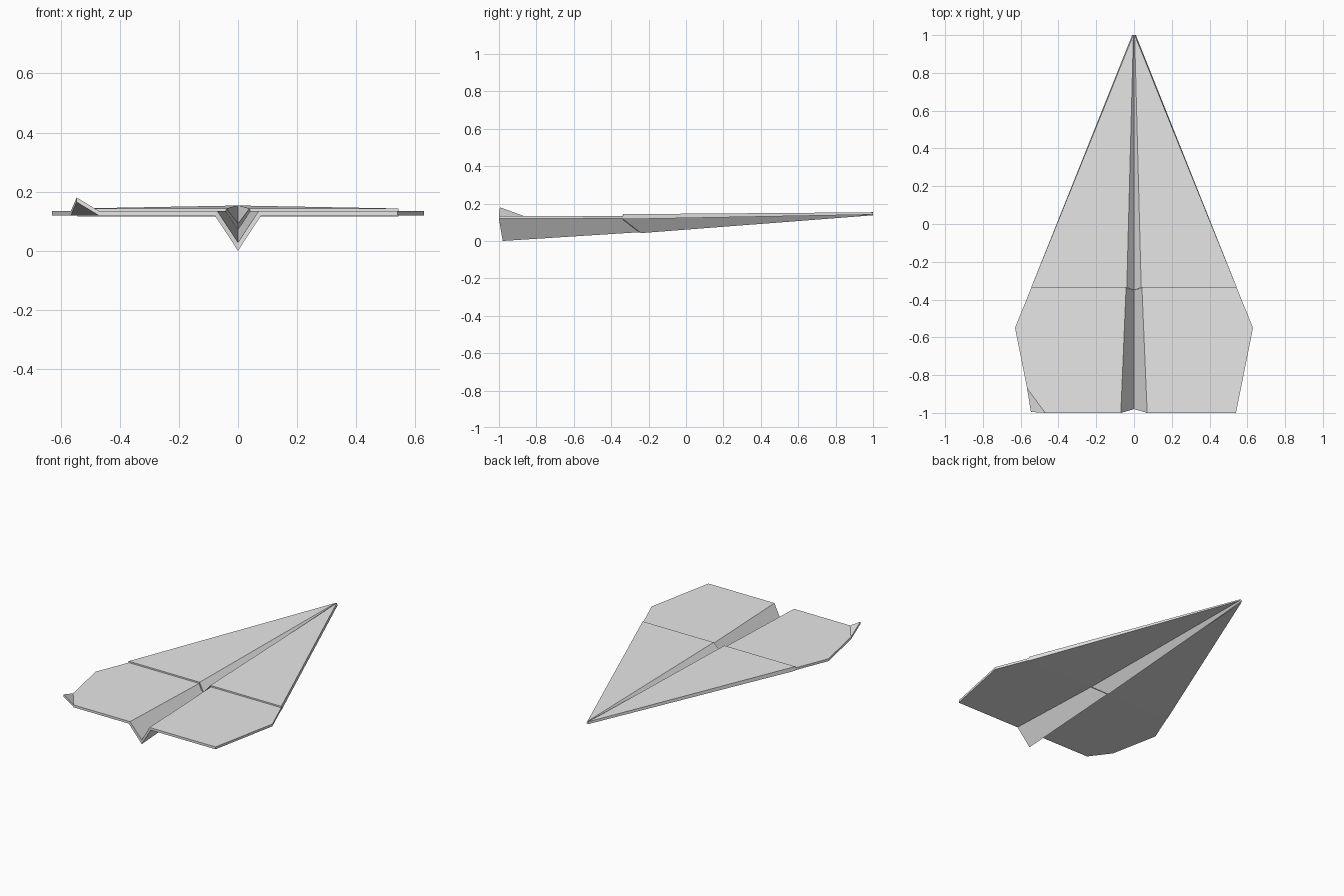
import bpy, bmesh

if "Cube" in bpy.data.objects:
    bpy.data.objects.remove(bpy.data.objects["Cube"])

paper = bpy.data.materials.new("grey paper")
paper.diffuse_color = (0.8, 0.8, 0.8, 1)
paper.use_nodes = True
paper.node_tree.nodes["Principled BSDF"].inputs["Base Color"].default_value = paper.diffuse_color


def folded_sheet(name, points, faces_right, faces_left):
    """Solid folded sheet. points: key -> (underside xyz, upper side xyz), given for x >= 0."""
    bm = bmesh.new()
    for side, faces in ((1, faces_right), (-1, faces_left)):
        verts = {}
        for key in set("".join(faces)):
            verts[key] = [bm.verts.new((side * x, y, z)) for x, y, z in points[key]]
        edges = {}
        for face in faces:
            bm.faces.new([verts[k][0] for k in face])
            bm.faces.new([verts[k][1] for k in face])
            for a, b in zip(face, face[1:] + face[0]):
                edges.setdefault(frozenset((a, b)), []).append((a, b))
        # walls along open edges; the keel line K-k joins both halves
        for key, uses in edges.items():
            if len(uses) == 1 and key != frozenset("Kk"):
                a, b = uses[0]
                bm.faces.new((verts[a][0], verts[b][0], verts[b][1], verts[a][1]))
    bmesh.ops.remove_doubles(bm, verts=bm.verts, dist=0.0005)
    bmesh.ops.recalc_face_normals(bm, faces=bm.faces)
    mesh = bpy.data.meshes.new(name)
    bm.to_mesh(mesh)
    bm.free()
    mesh.materials.append(paper)
    obj = bpy.data.objects.new(name, mesh)
    bpy.context.collection.objects.link(obj)
    return obj


def keel(y, z, t, top_y=None):
    return (0, y, z), (0, y if top_y is None else top_y, z + 1.87 * t)


def hinge(x, y, z, t):
    return (x, y, z), (x - 0.55 * t, y, z + t)


def edge(x, y, z, t):
    return (x, y, z), (x, y, z + t)


# Rear single layer: wings, keel and one bent-up corner on the left
T = 0.015
rear = {
    "K": keel(-0.98, 0.0, T), "k": keel(-0.24, 0.047, T),
    "H": hinge(0.078, -1, 0.119, T), "h": hinge(0.050, -0.33, 0.119, T),
    "C": edge(0.54, -1, 0.119, T),
    "W": edge(0.63, -0.55, 0.119, T), "E": edge(0.541, -0.33, 0.119, T),
    "A": edge(0.47, -1, 0.119, T), "B": edge(0.566, -0.87, 0.119, T),
    "F": edge(0.546, -0.995, 0.165, T),
}
folded_sheet("rear_wings_and_keel", rear,
             ["KHhk", "HCWEh"], ["KHhk", "HABWEh", "AFB"])

# Front folded layer: thicker, wraps the rear sheet and tapers to the nose
D = 0.027
front = {
    "K": keel(-0.24, 0.042, D, -0.35), "k": keel(1, 0.137, 0.009),
    "H": hinge(0.053, -0.336, 0.116, D), "h": hinge(0.010, 1, 0.141, 0.012),
    "E": edge(0.544, -0.336, 0.116, D),
}
folded_sheet("folded_nose_layer", front, ["KHhk", "HEh"], ["KHhk", "HEh"])
